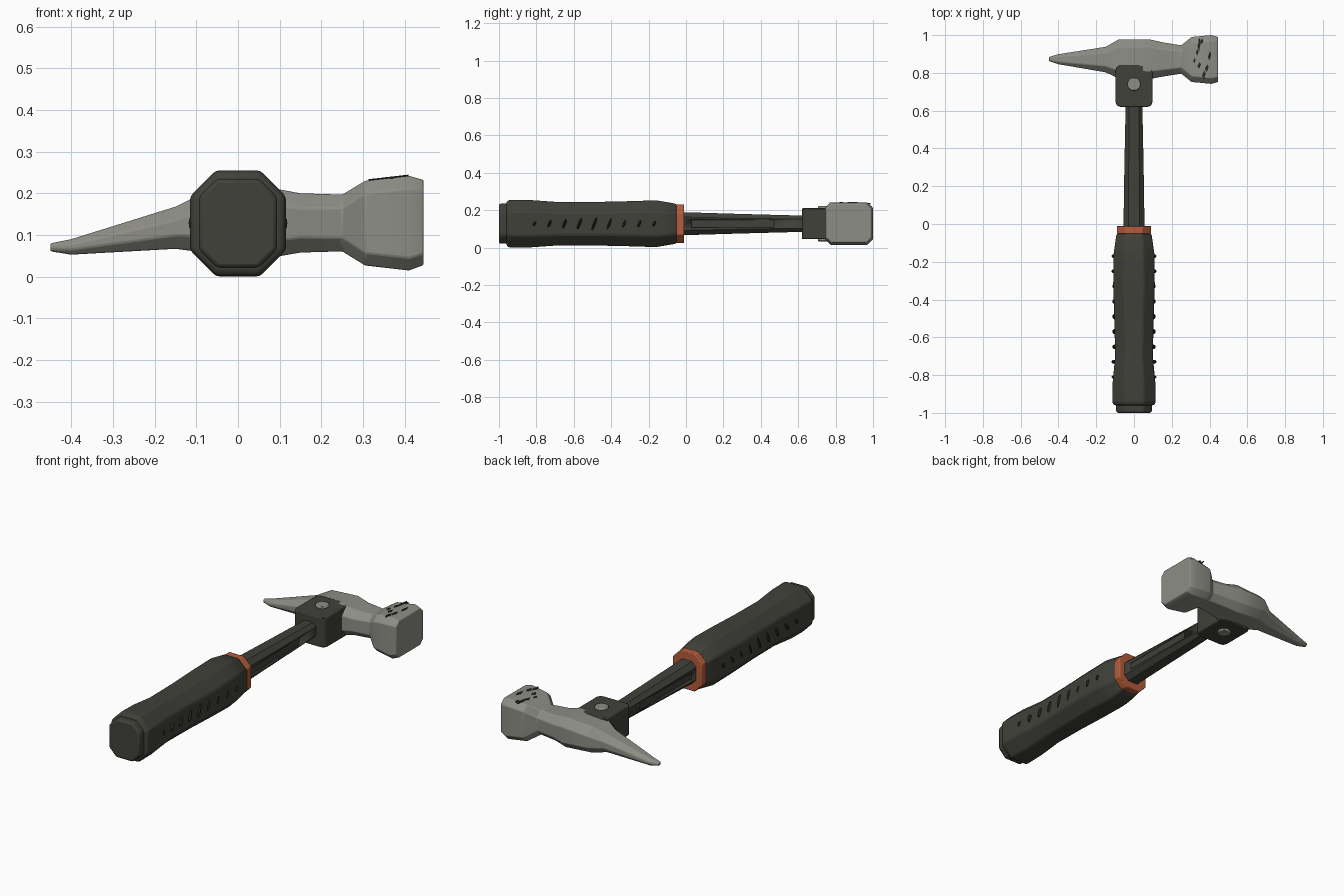
import bpy, bmesh, math
from mathutils import Vector

if "Cube" in bpy.data.objects:
    bpy.data.objects.remove(bpy.data.objects["Cube"], do_unlink=True)


def material(name, rgb):
    m = bpy.data.materials.new(name)
    m.use_nodes = True
    m.diffuse_color = (*rgb, 1)
    bsdf = m.node_tree.nodes["Principled BSDF"]
    bsdf.inputs["Base Color"].default_value = (*rgb, 1)
    bsdf.inputs["Roughness"].default_value = 0.6
    return m


RUBBER = material("dark rubber", (0.052, 0.052, 0.043))
STEEL = material("grey steel", (0.27, 0.27, 0.24))
ORANGE = material("orange", (0.46, 0.11, 0.045))
BLACK = material("black marks", (0.02, 0.02, 0.016))


def finish(bm, name, mat, bevel=0.0, segments=2):
    bmesh.ops.recalc_face_normals(bm, faces=bm.faces)
    mesh = bpy.data.meshes.new(name)
    bm.to_mesh(mesh)
    bm.free()
    mesh.materials.append(mat)
    obj = bpy.data.objects.new(name, mesh)
    bpy.context.collection.objects.link(obj)
    if bevel:
        mod = obj.modifiers.new("Soft edges", "BEVEL")
        mod.width, mod.segments = bevel, segments
        mod.limit_method, mod.angle_limit = "ANGLE", math.radians(30)
    bpy.ops.object.select_all(action="DESELECT")
    obj.select_set(True)
    bpy.context.view_layer.objects.active = obj
    bpy.ops.object.shade_smooth_by_angle(angle=math.radians(30))
    return obj


def octagon(a0, a1, b0, b1, c):
    """Rectangle with its four corners cut by c."""
    return [(a0 + c, b0), (a1 - c, b0), (a1, b0 + c), (a1, b1 - c),
            (a1 - c, b1), (a0 + c, b1), (a0, b1 - c), (a0, b0 + c)]


def loft(name, mat, sections, place, bevel=0.0):
    """Skin octagons (position, a0, a1, b0, b1, cut) along one axis."""
    bm = bmesh.new()
    rings = [[bm.verts.new(place(t, a, b)) for a, b in octagon(*rest)]
             for t, *rest in sections]
    for r, s in zip(rings, rings[1:]):
        for i in range(8):
            j = (i + 1) % 8
            bm.faces.new((r[i], r[j], s[j], s[i]))
    bm.faces.new(rings[0])
    bm.faces.new(rings[-1])
    return finish(bm, name, mat, bevel)


def along_y(name, mat, profile, bevel=0.0, mid=0.128):
    """Handle part from (y, half width, half height, cut)."""
    return loft(name, mat, [(y, -w, w, mid - h, mid + h, c) for y, w, h, c in profile],
                lambda t, a, b: (a, t, b), bevel)


# Handle
along_y("grip", RUBBER, [
    (-0.96, 0.105, 0.117, 0.055), (-0.945, 0.115, 0.127, 0.062),
    (-0.84, 0.113, 0.127, 0.062), (-0.70, 0.100, 0.117, 0.056),
    (-0.50, 0.104, 0.116, 0.056), (-0.32, 0.110, 0.120, 0.058),
    (-0.16, 0.108, 0.125, 0.058), (-0.06, 0.094, 0.108, 0.050),
    (-0.045, 0.084, 0.098, 0.046)], 0.008)
along_y("end_cap", RUBBER, [(-1.0, 0.094, 0.107, 0.044), (-0.95, 0.094, 0.107, 0.044)], 0.01)
along_y("collar", ORANGE, [(-0.052, 0.09, 0.103, 0.045), (-0.01, 0.09, 0.103, 0.045)], 0.004)
shaft = along_y("shaft", RUBBER, [(-0.03, 0.056, 0.062, 0.026), (0.30, 0.051, 0.052, 0.023),
                                  (0.64, 0.044, 0.043, 0.019)])

# Long side recesses in the shaft
bm = bmesh.new()
for side in (-1, 1):
    cube = bmesh.ops.create_cube(bm, size=1)["verts"]
    bmesh.ops.scale(bm, vec=(0.02, 0.44, 0.042), verts=cube)
    bmesh.ops.translate(bm, vec=(side * 0.055, 0.25, 0.128), verts=cube)
cutter = finish(bm, "recess_cutter", RUBBER)
cutter.hide_render = True
cutter.hide_set(True)
cut = shaft.modifiers.new("Recess", "BOOLEAN")
cut.operation, cut.object, cut.solver = "DIFFERENCE", cutter, "EXACT"

# Slanted finger ribs on both grip sides
bm = bmesh.new()
for side in (-1, 1):
    for i in range(9):
        y = -0.81 + i * 0.08
        length = 0.036 - 0.0055 * abs(i - 4)
        verts = bmesh.ops.create_uvsphere(bm, u_segments=10, v_segments=6, radius=1)["verts"]
        x = 0.103 + 0.004 * (abs(i - 4) > 2)
        for v in verts:
            z = v.co.z * length
            v.co = Vector((side * x + v.co.x * 0.012, y + v.co.y * 0.008 + z * 0.35, 0.128 + z))
finish(bm, "grip_ribs", BLACK)

# Socket block with rounded vertical corners
bm = bmesh.new()
cube = bmesh.ops.create_cube(bm, size=1)["verts"]
bmesh.ops.scale(bm, vec=(0.195, 0.22, 0.166), verts=cube)
bmesh.ops.translate(bm, vec=(0, 0.73, 0.128), verts=cube)
upright = [e for e in bm.edges if abs(e.verts[0].co.z - e.verts[1].co.z) > 0.1]
bmesh.ops.bevel(bm, geom=upright, offset=0.028, segments=4, profile=0.5, affect="EDGES")
finish(bm, "head_socket", RUBBER, 0.005)

# Rivet
bm = bmesh.new()
rivet = bmesh.ops.create_cone(bm, cap_ends=True, segments=24, radius1=0.035,
                              radius2=0.035, depth=0.188)["verts"]
bmesh.ops.translate(bm, vec=(0, 0.74, 0.128), verts=rivet)
finish(bm, "rivet", STEEL, 0.005)

# Hammer head, from spike to striking face
loft("hammer_head", STEEL, [
    (-0.45, 0.862, 0.884, 0.061, 0.080, 0.005),
    (-0.40, 0.846, 0.899, 0.053, 0.090, 0.012),
    (-0.15, 0.803, 0.938, 0.067, 0.168, 0.032),
    (-0.08, 0.770, 0.978, 0.058, 0.203, 0.040),
    (0.08, 0.767, 0.978, 0.046, 0.213, 0.040),
    (0.15, 0.780, 0.962, 0.058, 0.200, 0.036),
    (0.25, 0.796, 0.946, 0.061, 0.197, 0.032),
    (0.305, 0.752, 0.990, 0.027, 0.230, 0.030),
    (0.41, 0.742, 1.000, 0.015, 0.242, 0.030),
    (0.445, 0.752, 0.990, 0.028, 0.232, 0.026)],
    lambda t, a, b: (t, a, b), 0.004)

# Chips on top of the striking end: thin lozenges following its slope
bm = bmesh.new()
for x, y, long, wide in ((0.345, 0.95, 0.036, 0.009), (0.335, 0.91, 0.018, 0.008),
                         (0.40, 0.89, 0.026, 0.009), (0.345, 0.84, 0.018, 0.010),
                         (0.385, 0.825, 0.022, 0.010), (0.37, 0.79, 0.024, 0.010),
                         (0.32, 0.865, 0.014, 0.007), (0.36, 0.965, 0.014, 0.007)):
    outline = ((-wide, -0.2 * long), (0, -long), (wide, 0.3 * long), (0.2 * wide, long))
    rings = [[bm.verts.new((x + u, y + v, 0.230 + (x + u - 0.305) * 0.114 + lift))
              for u, v in outline] for lift in (-0.002, 0.003)]
    for ring in rings:
        bm.faces.new(ring)
    for i in range(4):
        j = (i + 1) % 4
        bm.faces.new((rings[0][i], rings[0][j], rings[1][j], rings[1][i]))
finish(bm, "head_chips", BLACK)
